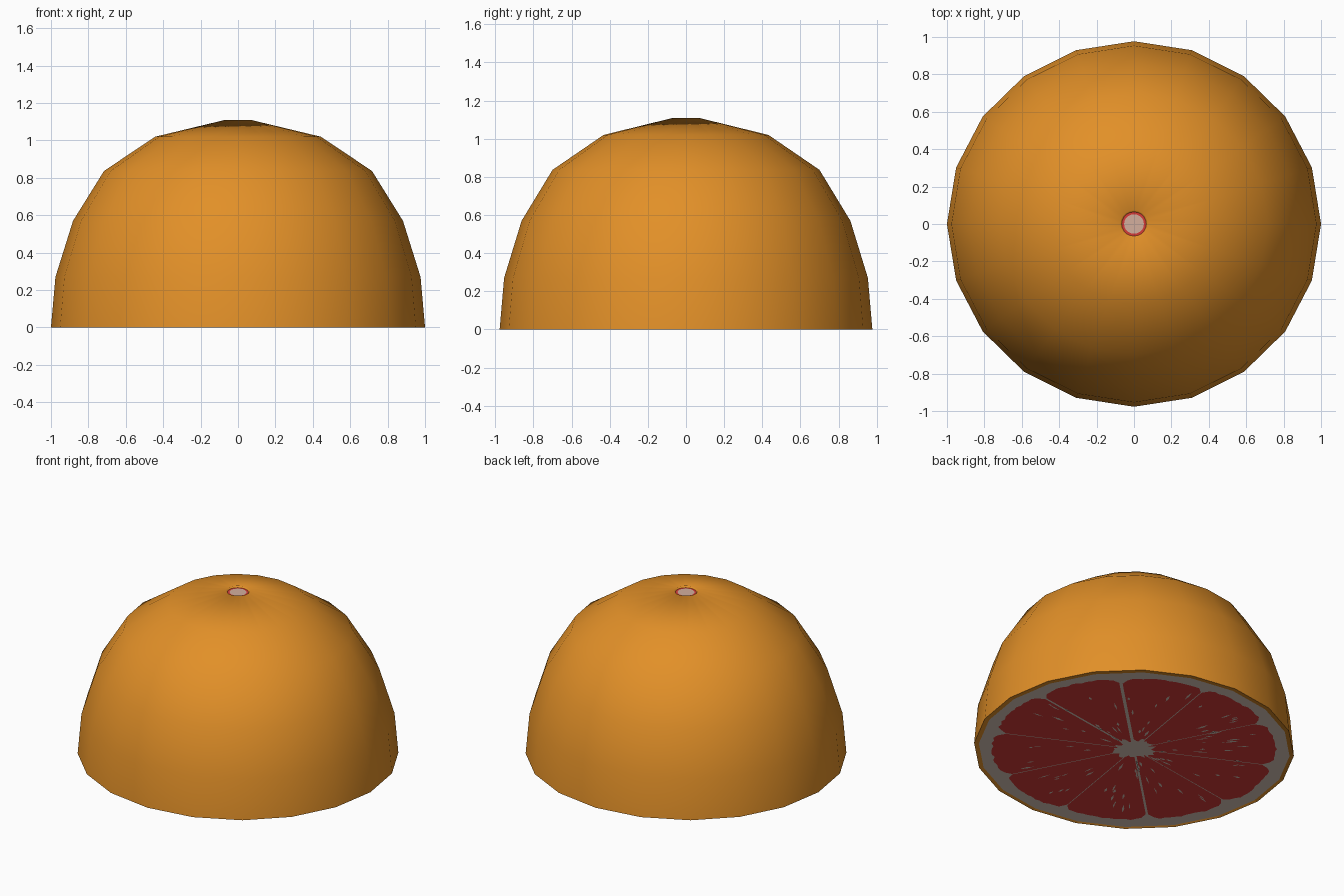
import bpy, bmesh, math, random

if "Cube" in bpy.data.objects:
    bpy.data.objects.remove(bpy.data.objects["Cube"])

random.seed(4)
SIDES = 20
YS = 0.977  # slightly squashed front to back


def material(name, rgb):
    lin = [((c / 255 + 0.055) / 1.055) ** 2.4 for c in rgb]
    m = bpy.data.materials.new(name)
    m.diffuse_color = (*lin, 1)
    m.use_nodes = True
    m.node_tree.nodes["Principled BSDF"].inputs["Base Color"].default_value = m.diffuse_color
    return m


PEEL = material("orange peel", (226, 144, 40))
PITH = material("pale pith", (218, 200, 188))
FLESH = material("red flesh", (213, 59, 55))
STEM = material("pinkish stem scar", (212, 175, 158))


def finish(bm, name, mats):
    me = bpy.data.meshes.new(name)
    bm.to_mesh(me)
    bm.free()
    for m in mats:
        me.materials.append(m)
    ob = bpy.data.objects.new(name, me)
    bpy.context.collection.objects.link(ob)
    return ob


def ring(bm, r, z, cx=0, cy=0):
    return [bm.verts.new((cx + r * math.cos(2 * math.pi * i / SIDES),
                          cy + YS * r * math.sin(2 * math.pi * i / SIDES), z))
            for i in range(SIDES)]


def flat_down(bm, pts, z):
    # pts run anticlockwise seen from above; reversed so the face looks down
    return bm.faces.new([bm.verts.new((x, y, z)) for x, y in reversed(pts)])


# Peel dome, with a thin rim under the cut and a small pit at the stem
bm = bmesh.new()
rings = [ring(bm, 0.972, 0.006, -0.01, -0.01)]
rings += [ring(bm, r, z) for r, z in [
    (1.0, 0), (0.976, 0.27), (0.882, 0.57), (0.716, 0.837),
    (0.442, 1.02), (0.075, 1.108), (0.066, 1.098)]]
for a, b in zip(rings, rings[1:]):
    for i in range(SIDES):
        j = (i + 1) % SIDES
        bm.faces.new((a[i], a[j], b[j], b[i])).smooth = True
for e in bm.edges:
    if all(v.co.z < 0.01 for v in e.verts):
        e.smooth = False
finish(bm, "peel", [PEEL])

# Stem scar: pale disc with a red ring around it
bm = bmesh.new()
outer, inner = ring(bm, 0.066, 1.098), ring(bm, 0.053, 1.098)
for i in range(SIDES):
    j = (i + 1) % SIDES
    bm.faces.new((outer[i], outer[j], inner[j], inner[i])).material_index = 1
bm.faces.new(inner)
finish(bm, "stem_scar", [STEM, FLESH])

# Pith disc closing the cut side
bm = bmesh.new()
bm.faces.new(ring(bm, 0.972, 0.006, -0.01, -0.01)[::-1])
finish(bm, "pith", [PITH])

# Ten flesh segments, separated by membranes of varying width
bm = bmesh.new()
gaps = [0.02, 0.006, 0.005, 0.006, 0.005, 0.014, 0.005, 0.006, 0.006, 0.013]
for k in range(10):
    a0, a1 = math.radians(45 + 36 * k), math.radians(81 + 36 * k)
    g0, g1 = gaps[k] / 2, gaps[(k + 1) % 10] / 2

    def point(t, r):
        lo, hi = a0 + g0 / r, a1 - g1 / r
        a = lo + (hi - lo) * (t + 1) / 2
        return r * math.cos(a), YS * r * math.sin(a)

    pts = []
    for i in range(17):  # outer edge, rounded at the corners
        t = -1 + i / 8
        pts.append(point(t, 0.885 - 0.06 * abs(t) ** 8 + random.uniform(-0.008, 0.008)))
    for i in range(5):  # ragged core edge
        pts.append(point(1 - i / 2, random.uniform(0.085, 0.15)))
    flat_down(bm, pts, 0.003)
bmesh.ops.triangulate(bm, faces=bm.faces[:])
finish(bm, "flesh_segments", [FLESH])

# Pale flecks lying along the flesh
bm = bmesh.new()
for k in range(100):
    a, r = random.uniform(0, 2 * math.pi), random.uniform(0.17, 0.78)
    l, w = random.uniform(0.015, 0.05), random.uniform(0.004, 0.009)
    c, s = math.cos(a), math.sin(a)
    local = [(r - l, 0), (r, -w), (r + l, 0), (r, w)]
    flat_down(bm, [(x * c - y * s, YS * (x * s + y * c)) for x, y in local], 0.001)
finish(bm, "flesh_flecks", [PITH])
